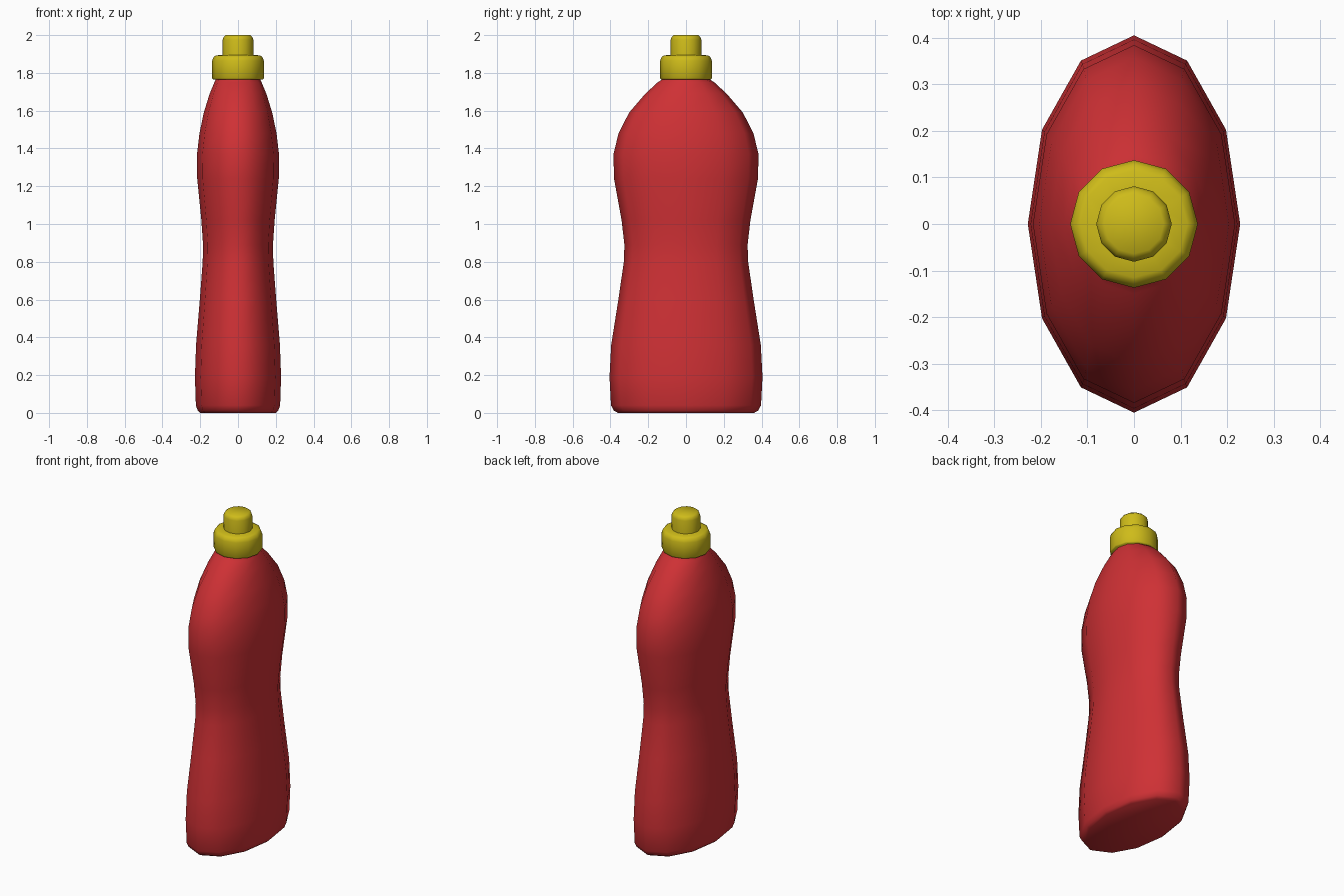
import bpy, bmesh, math

if "Cube" in bpy.data.objects:
    bpy.data.objects.remove(bpy.data.objects["Cube"])

SIDES = 12


def material(name, color):
    mat = bpy.data.materials.new(name)
    mat.diffuse_color = color
    mat.use_nodes = True
    mat.node_tree.nodes["Principled BSDF"].inputs["Base Color"].default_value = mat.diffuse_color
    return mat


def loft(name, profile, mat):
    """Skin a stack of elliptical rings given as (z, half width x, half width y)."""
    bm = bmesh.new()
    rings = []
    for z, rx, ry in profile:
        rings.append([bm.verts.new((rx * math.cos(2 * math.pi * i / SIDES),
                                    ry * math.sin(2 * math.pi * i / SIDES), z))
                      for i in range(SIDES)])
    for low, high in zip(rings, rings[1:]):
        for i in range(SIDES):
            j = (i + 1) % SIDES
            bm.faces.new((low[i], low[j], high[j], high[i]))
    bm.faces.new(rings[0][::-1])
    bm.faces.new(rings[-1])
    bmesh.ops.recalc_face_normals(bm, faces=bm.faces[:])
    mesh = bpy.data.meshes.new(name)
    bm.to_mesh(mesh)
    bm.free()
    mesh.materials.append(mat)
    obj = bpy.data.objects.new(name, mesh)
    bpy.context.collection.objects.link(obj)
    bpy.ops.object.select_all(action='DESELECT')
    obj.select_set(True)
    bpy.context.view_layer.objects.active = obj
    bpy.ops.object.shade_smooth_by_angle(angle=math.radians(60))
    return obj


red = material("red_plastic", (0.62, 0.03, 0.035, 1))
yellow = material("yellow_plastic", (0.62, 0.5, 0.01, 1))

# Waisted oval bottle body, ending in a round neck inside the cap
loft("bottle_body", [
    (0.0, 0.2, 0.36), (0.012, 0.213, 0.382), (0.04, 0.223, 0.397),
    (0.19, 0.228, 0.405), (0.36, 0.222, 0.396), (0.6, 0.202, 0.358),
    (0.8, 0.187, 0.329), (0.89, 0.185, 0.326), (1.02, 0.194, 0.341),
    (1.24, 0.216, 0.381), (1.37, 0.217, 0.384), (1.48, 0.204, 0.357),
    (1.59, 0.181, 0.301), (1.69, 0.15, 0.215), (1.75, 0.125, 0.15),
    (1.77, 0.115, 0.12), (1.8, 0.11, 0.11)], red)

# Screw cap collar
collar = [(1.765, 0.132), (1.772, 0.137), (1.865, 0.137),
          (1.885, 0.129), (1.893, 0.115), (1.895, 0.07)]
loft("cap_collar", [(z, r, r) for z, r in collar], yellow)

# Pull-up nozzle on the cap
nozzle = [(1.88, 0.081), (1.975, 0.081), (1.99, 0.076), (2.0, 0.064)]
loft("cap_nozzle", [(z, r, r) for z, r in nozzle], yellow)
